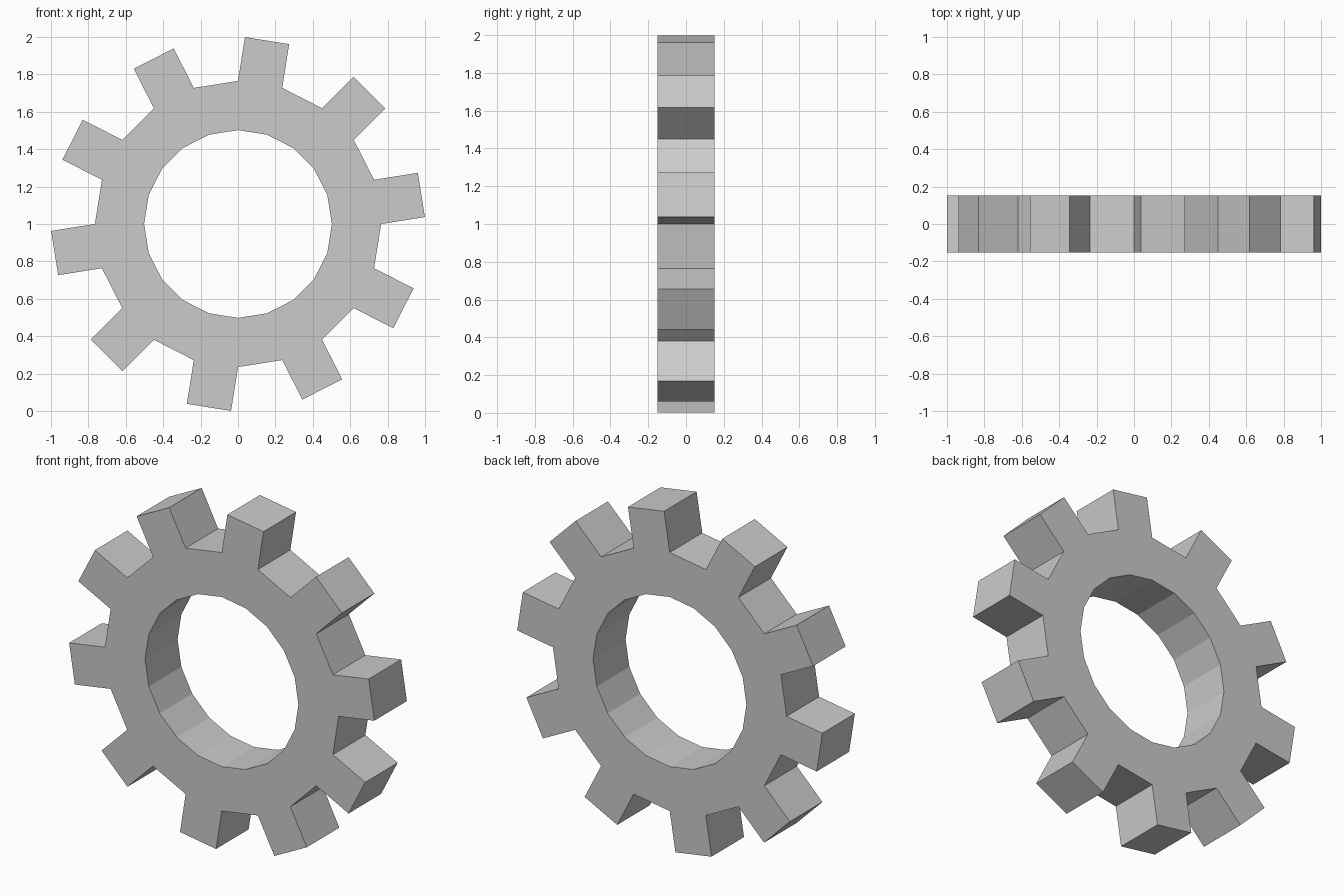
import bpy, bmesh, math
from mathutils import Vector

if "Cube" in bpy.data.objects:
    bpy.data.objects.remove(bpy.data.objects["Cube"])

SEGMENTS = 20
INNER, ROOT, TOOTH, HALF_DEPTH = 0.502, 0.765, 0.237, 0.152
CENTRE = Vector((0, 0, 1))


def direction(step):
    a = 2 * math.pi * step / SEGMENTS
    return Vector((math.cos(a), 0, math.sin(a)))


bm = bmesh.new()
front = Vector((0, -HALF_DEPTH, 0)) + CENTRE

# Flat ring
inner = [bm.verts.new(front + direction(i) * INNER) for i in range(SEGMENTS)]
outer = [bm.verts.new(front + direction(i) * ROOT) for i in range(SEGMENTS)]
for i in range(SEGMENTS):
    j = (i + 1) % SEGMENTS
    bm.faces.new((inner[i], outer[i], outer[j], inner[j]))

# Straight tooth on every second rim edge
for i in range(0, SEGMENTS, 2):
    a, b = outer[i], outer[i + 1]
    offset = direction(i + 0.5) * TOOTH
    bm.faces.new((a, bm.verts.new(a.co + offset), bm.verts.new(b.co + offset), b))

# Thickness
result = bmesh.ops.extrude_face_region(bm, geom=bm.faces[:], use_keep_orig=True)
back = [v for v in result["geom"] if isinstance(v, bmesh.types.BMVert)]
bmesh.ops.translate(bm, verts=back, vec=(0, 2 * HALF_DEPTH, 0))
bmesh.ops.recalc_face_normals(bm, faces=bm.faces[:])

mesh = bpy.data.meshes.new("gear")
bm.to_mesh(mesh)
bm.free()
gear = bpy.data.objects.new("gear", mesh)
bpy.context.collection.objects.link(gear)
